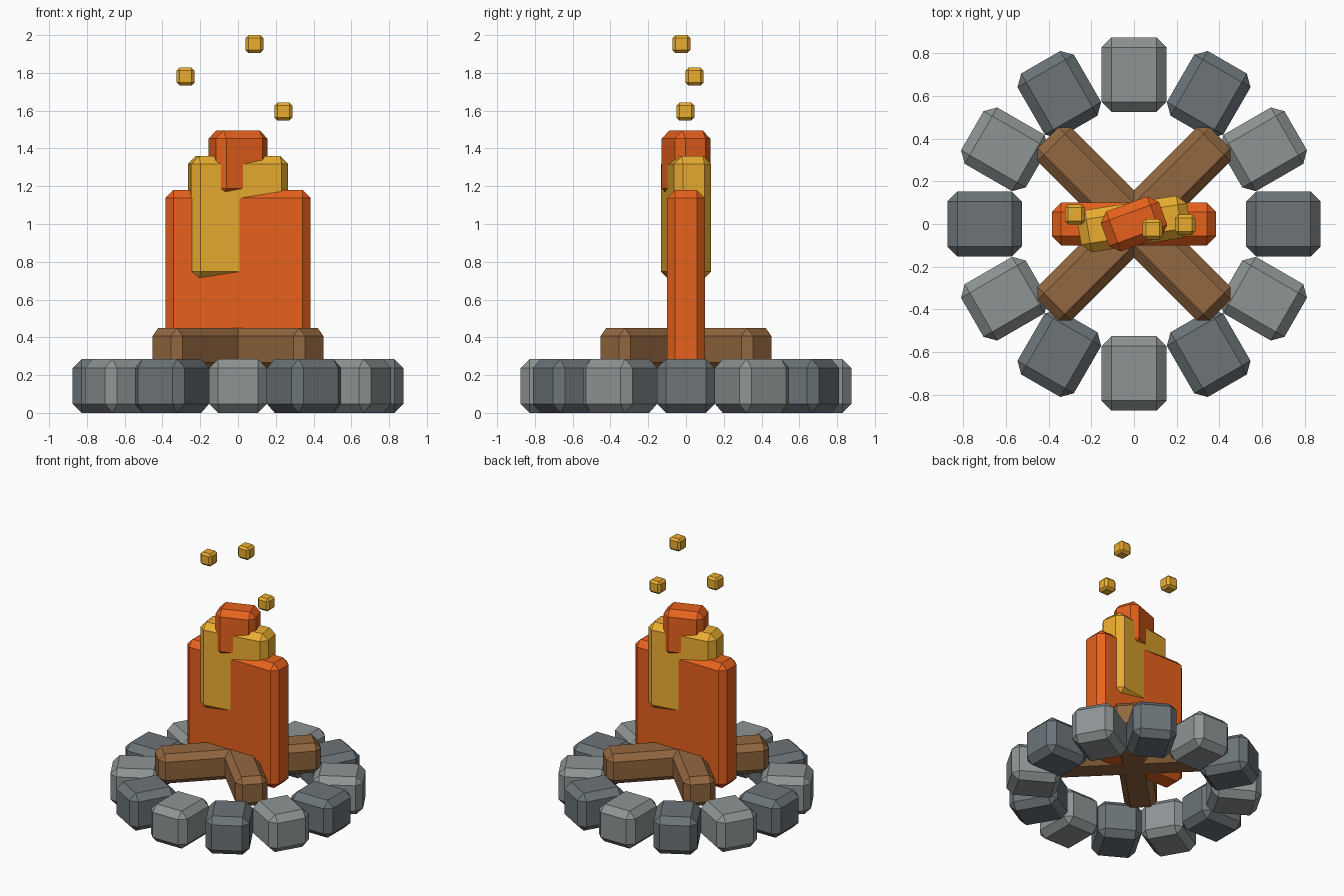
import bpy, math
from mathutils import Vector

if "Cube" in bpy.data.objects:
    bpy.data.objects.remove(bpy.data.objects["Cube"])


def material(name, rgb):
    m = bpy.data.materials.new(name)
    m.diffuse_color = (*rgb, 1)
    m.use_nodes = True
    m.node_tree.nodes["Principled BSDF"].inputs["Base Color"].default_value = m.diffuse_color
    return m


STONE_DARK = material("dark_stone", (0.15, 0.175, 0.19))
STONE_LIGHT = material("light_stone", (0.27, 0.295, 0.30))
WOOD = material("wood", (0.29, 0.135, 0.05))
ORANGE = material("orange_flame", (0.80, 0.12, 0.012))
YELLOW = material("yellow_flame", (0.83, 0.42, 0.03))


def block(name, size, loc, angle, bevel, mat):
    """Chamfered box, turned about z."""
    bpy.ops.mesh.primitive_cube_add(size=1, location=loc, rotation=(0, 0, math.radians(angle)))
    ob = bpy.context.object
    ob.name = name
    for v in ob.data.vertices:
        v.co = Vector(a * b for a, b in zip(v.co, size))
    mod = ob.modifiers.new("chamfer", 'BEVEL')
    mod.width = bevel
    mod.segments = 1
    ob.data.materials.append(mat)
    return ob


# ring of stones, alternating shades
for i in range(12):
    a = math.radians(i * 30)
    block(f"stone_{i + 1}", (0.35, 0.305, 0.285),
          (0.7 * math.cos(a), 0.7 * math.sin(a), 0.1425), i * 30, 0.047,
          STONE_LIGHT if i % 2 else STONE_DARK)

# crossed logs
for i, ang in enumerate((45, -45)):
    block(f"log_{i + 1}", (1.14, 0.225, 0.225), (0, 0, 0.3375), ang, 0.043, WOOD)

# stacked flames, each smaller and turned further
block("flame_outer", (0.77, 0.2, 0.95), (0, 0, 0.705), 0, 0.043, ORANGE)
block("flame_middle", (0.52, 0.2, 0.655), (0, 0, 1.0325), 9, 0.043, YELLOW)
block("flame_tip", (0.29, 0.2, 0.35), (0, 0, 1.32), 20, 0.043, ORANGE)

# floating sparks
for i, p in enumerate(((-0.277, 0.045, 1.78), (0.087, -0.024, 1.9525), (0.24, -0.003, 1.595))):
    block(f"spark_{i + 1}", (0.095,) * 3, p, 0, 0.016, YELLOW)
